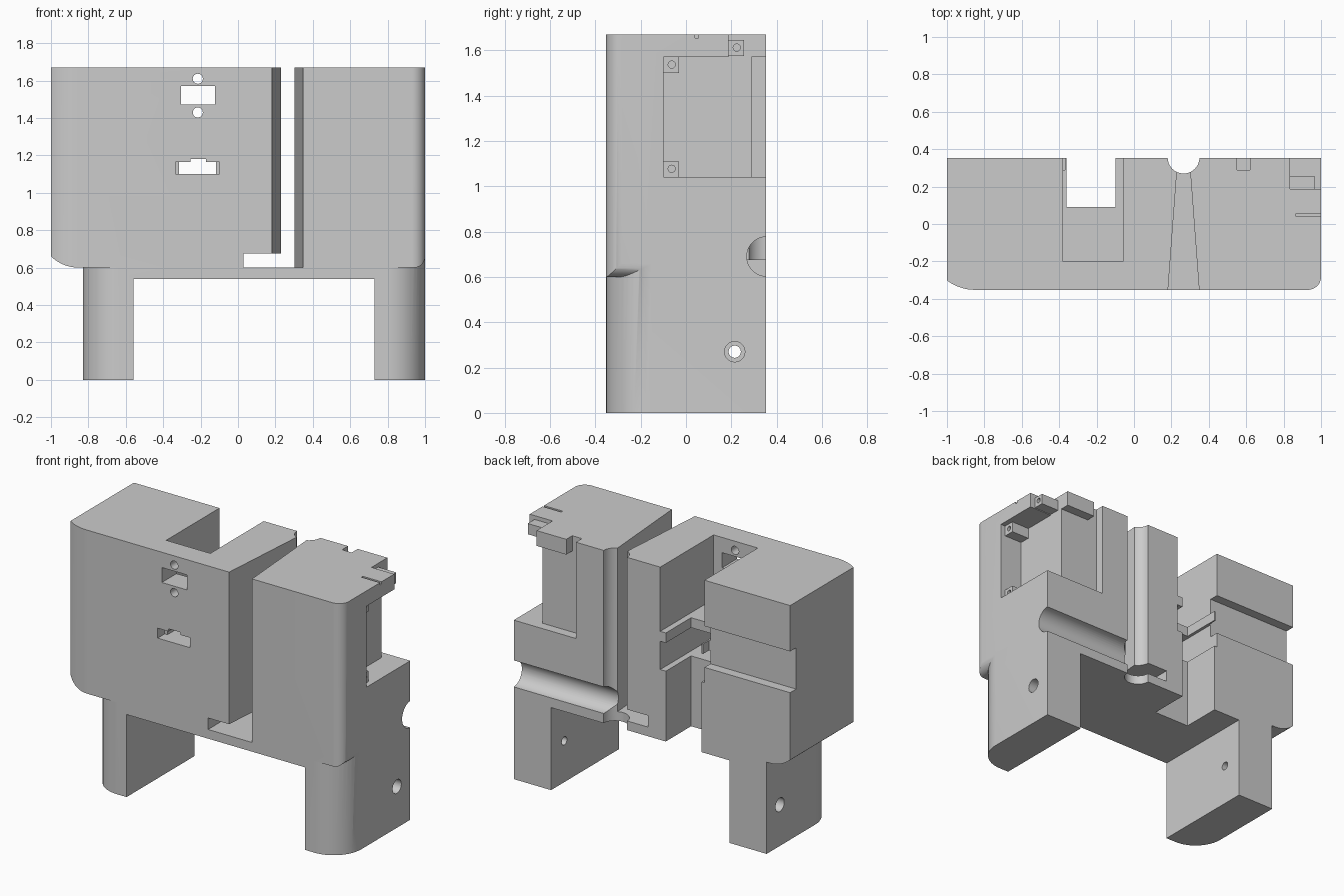
import bpy, bmesh, math
from mathutils import Vector

if "Cube" in bpy.data.objects:
    bpy.data.objects.remove(bpy.data.objects["Cube"])

Y = 0.352          # half depth
TOP = 1.67

grey = bpy.data.materials.new("light_grey")
grey.diffuse_color = (0.6, 0.6, 0.6, 1)
grey.use_nodes = True
grey.node_tree.nodes["Principled BSDF"].inputs["Base Color"].default_value = grey.diffuse_color


def arc(cx, cy, r, a0, a1, n=12):
    """Points of a circular arc, angles in degrees."""
    return [(cx + r * math.cos(math.radians(a0 + (a1 - a0) * i / n)),
             cy + r * math.sin(math.radians(a0 + (a1 - a0) * i / n))) for i in range(n + 1)]


def prism(name, pts, axis, lo, hi):
    """Extrude a 2D outline along an axis; the outline uses the other two axes in order."""
    def place(p, h):
        c = list(p)
        c.insert("xyz".index(axis), h)
        return Vector(c)
    bm = bmesh.new()
    face = bm.faces.new([bm.verts.new(place(p, lo)) for p in pts])
    ext = bmesh.ops.extrude_face_region(bm, geom=[face])
    shift = place((0, 0), hi - lo)
    bmesh.ops.translate(bm, vec=shift, verts=[v for v in ext["geom"] if isinstance(v, bmesh.types.BMVert)])
    bmesh.ops.recalc_face_normals(bm, faces=bm.faces)
    me = bpy.data.meshes.new(name)
    bm.to_mesh(me)
    bm.free()
    me.materials.append(grey)
    ob = bpy.data.objects.new(name, me)
    bpy.context.collection.objects.link(ob)
    return ob


def box(name, x0, x1, y0, y1, z0, z1):
    return prism(name, [(x0, y0), (x1, y0), (x1, y1), (x0, y1)], "z", z0, z1)


def rod(name, axis, a, b, r, lo, hi, n=40):
    return prism(name, arc(a, b, r, 0, 360 - 360 / n, n - 1), axis, lo, hi)


def combine(target, other, op):
    m = target.modifiers.new(op, "BOOLEAN")
    m.operation, m.object, m.solver = op, other, "EXACT"
    bpy.context.view_layer.objects.active = target
    bpy.ops.object.modifier_apply(modifier=m.name)
    bpy.data.objects.remove(other, do_unlink=True)


# main case: plan outline limited by the front outline with rounded lower corners
body = prism("stand_body", arc(-0.85, -Y + 0.25, 0.25, 216.87, 270) +
             arc(0.93, -Y + 0.07, 0.07, 270, 360) + [(1, Y), (-1, Y)], "z", 0.6, TOP)
front = prism("front_outline", arc(-0.85, 0.8175, 0.2175, 226.4, 270) +
              arc(0.94, 0.66, 0.06, 270, 360) + [(1, 2), (-1, 2)], "y", -1, 1)
front.scale.x = 1.0
combine(body, front, "INTERSECT")

# base with two legs
base = prism("legs", arc(-0.63, -Y + 0.2, 0.2, 180, 270) +
             arc(0.8, -Y + 0.2, 0.2, 270, 360) + [(1, Y), (-0.83, Y)], "z", 0, 0.7)
combine(base, box("leg_gap", -0.56, 0.73, -1, 1, -1, 0.54), "DIFFERENCE")
combine(body, base, "UNION")

B = 0.5   # beyond the back face
cutters = [
    # cable slot: tapered channel, side foot, vertical and sideways round grooves
    prism("slot", [(0.182, -Y), (0.18, -0.5), (0.35, -0.5), (0.348, -Y), (0.3, 0.29), (0.23, 0.29)], "z", 0.6, 2),
    box("slot_foot", 0.03, 0.265, -1, 1, 0.6, 0.675),
    rod("cable_groove", "z", 0.265, 0.355, 0.085, -0.2, 2),
    rod("side_groove", "x", 0.355, 0.69, 0.087, 0.27, 1.2),
    # connector pocket at the back
    box("notch", -0.36, -0.10, 0.09, B, -0.2, 2),
    box("upper_pocket", -0.38, -0.06, -0.2, B, 1.25, 2),
    box("lower_pocket", -0.38, -0.06, -0.2, B, 1.0, 1.185),
    box("back_groove", -1.2, -0.37, 0.29, B, 1.10, 1.37),
    # front openings
    box("port_window", -0.305, -0.122, -B, -0.1, 1.472, 1.57),
    rod("port_hole_top", "y", -0.215, 1.61, 0.027, -B, -0.1, 24),
    rod("port_hole_low", "y", -0.215, 1.43, 0.027, -B, -0.1, 24),
    box("plug_face", -0.335, -0.10, -B, -0.28, 1.10, 1.165),
    prism("plug_window", [(-0.315, 1.10), (-0.117, 1.10), (-0.117, 1.165), (-0.17, 1.165),
                          (-0.17, 1.182), (-0.255, 1.182), (-0.255, 1.165), (-0.315, 1.165)], "y", -B, -0.1),
    # board recess on the right side
    box("board_recess", 0.835, 1.2, -0.1, B, 1.04, 1.57),
    box("board_back", 0.55, 1.2, 0.29, B, 1.04, 1.57),
    box("wire_notch", 0.55, 0.62, 0.29, B, 1.5, 2),
    box("top_corner", 0.835, 1.2, 0.187, B, 1.5, 2),
    box("top_slit", 0.865, 1.2, 0.04, 0.055, 1.655, 2),
    # bolt hole through both legs with wider outer mouths
    rod("bolt_hole", "x", 0.215, 0.27, 0.027, -2, 2, 24),
    rod("bolt_mouth_right", "x", 0.215, 0.27, 0.045, 0.93, 2, 24),
    rod("bolt_mouth_left", "x", 0.215, 0.27, 0.045, -2, -0.76, 24),
]
for c in cutters:
    combine(body, c, "DIFFERENCE")

# screw bosses in the recess
for name, y, z in (("low", -0.1, 1.04), ("high", -0.1, 1.5), ("top", 0.187, 1.575)):
    boss = box("screw_boss_" + name, 0.825, 0.965, y - 0.01 * (y < 0), y + 0.07, z - 0.01 * (z < 1.1),
               z + 0.07 + 0.01 * (name == "high"))
    combine(boss, rod("screw_hole", "x", y + 0.037, z + 0.037, 0.016, 0.87, 1.2, 16), "DIFFERENCE")
    combine(body, boss, "UNION")

for o in bpy.context.selected_objects:
    o.select_set(False)
body.select_set(True)
bpy.context.view_layer.objects.active = body
bpy.ops.object.shade_smooth_by_angle(angle=math.radians(30))
